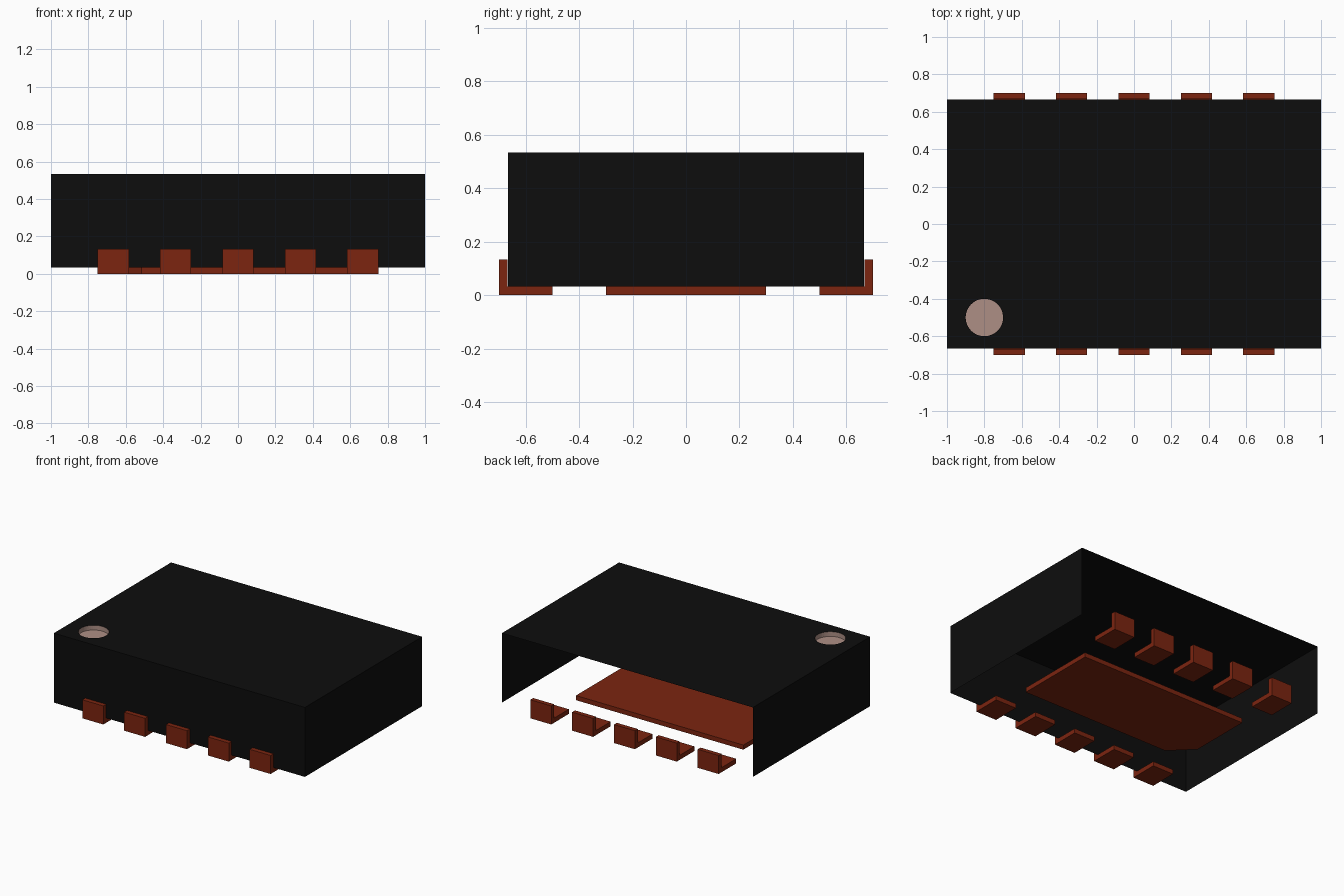
import bpy, bmesh, math

if "Cube" in bpy.data.objects:
    bpy.data.objects.remove(bpy.data.objects["Cube"], do_unlink=True)


def material(name, rgb):
    m = bpy.data.materials.new(name)
    m.use_nodes = True
    m.diffuse_color = (*rgb, 1)
    m.node_tree.nodes["Principled BSDF"].inputs["Base Color"].default_value = (*rgb, 1)
    return m


BLACK = material("black_plastic", (0.004, 0.004, 0.004))
COPPER = material("copper_red", (0.2, 0.018, 0.005))
PALE = material("pale_pink", (0.42, 0.275, 0.235))


def finish(bm, name, mat):
    mesh = bpy.data.meshes.new(name)
    bm.to_mesh(mesh)
    bm.free()
    mesh.materials.append(mat)
    obj = bpy.data.objects.new(name, mesh)
    bpy.context.collection.objects.link(obj)
    return obj


def prism(name, points, direction, mat):
    """Closed solid: a flat outline pushed along a direction."""
    bm = bmesh.new()
    face = bm.faces.new([bm.verts.new(p) for p in points])
    new = bmesh.ops.extrude_face_region(bm, geom=[face], use_keep_orig=True)["geom"]
    bmesh.ops.translate(bm, vec=direction,
                        verts=[v for v in new if isinstance(v, bmesh.types.BMVert)])
    bmesh.ops.recalc_face_normals(bm, faces=bm.faces)
    return finish(bm, name, mat)


HX, HY = 1.0, 0.6667              # body half sizes
FOOT, TOP = 0.0333, 0.5333        # body bottom and top
DOT_X, DOT_Y, DOT_R, DOT_DEPTH = -0.8, -0.5, 0.1, 0.034
SIDES = 48


def ring(bm, z):
    return [bm.verts.new((DOT_X + DOT_R * math.cos(2 * math.pi * i / SIDES),
                          DOT_Y + DOT_R * math.sin(2 * math.pi * i / SIDES), z))
            for i in range(SIDES)]


def loop_edges(bm, verts):
    return [bm.edges.new((verts[i - 1], verts[i])) for i in range(len(verts))]


# Body shell: top with a round hole, three walls, open back and underside
bm = bmesh.new()
corners = [(-HX, HY), (-HX, -HY), (HX, -HY), (HX, HY)]
upper = [bm.verts.new((x, y, TOP)) for x, y in corners]
lower = [bm.verts.new((x, y, FOOT)) for x, y in corners]
edges = loop_edges(bm, upper) + loop_edges(bm, ring(bm, TOP))
bmesh.ops.triangle_fill(bm, use_beauty=True, edges=edges, normal=(0, 0, 1))
for i in range(3):
    bm.faces.new((upper[i], lower[i], lower[i + 1], upper[i + 1]))
bm.normal_update()
for f in bm.faces:
    if f.normal.z < -0.5:
        f.normal_flip()
finish(bm, "body_shell", BLACK)

# Round marker recess in the top
bm = bmesh.new()
rim, floor = ring(bm, TOP), ring(bm, TOP - DOT_DEPTH)
bm.faces.new(floor)
for i in range(SIDES):
    bm.faces.new((rim[i - 1], floor[i - 1], floor[i], rim[i]))
bm.normal_update()
bmesh.ops.recalc_face_normals(bm, faces=bm.faces)
bm.faces.ensure_lookup_table()
if bm.faces[0].normal.z < 0:
    bmesh.ops.reverse_faces(bm, faces=bm.faces)
finish(bm, "marker_recess", PALE)

# Centre pad with one clipped corner
PX, PY, CLIP = 0.6667, 0.3, 0.15
prism("centre_pad",
      [(PX, -PY, 0), (PX, PY, 0), (-PX, PY, 0), (-PX, CLIP - PY, 0), (CLIP - PX, -PY, 0)],
      (0, 0, FOOT), COPPER)

# L-shaped contacts, five along the front and five along the back
PITCH, WIDTH, OUT, INNER = 1 / 3, 1 / 6, 0.7, 0.5
profile = [(OUT, 0), (INNER, 0), (INNER, FOOT), (0.6675, FOOT), (0.6675, 0.1333), (OUT, 0.1333)]
for side, sign in (("front", -1), ("back", 1)):
    for i in range(5):
        x = (i - 2) * PITCH - WIDTH / 2
        prism(f"{side}_contact_{i + 1}", [(x, sign * y, z) for y, z in profile],
              (WIDTH, 0, 0), COPPER)
